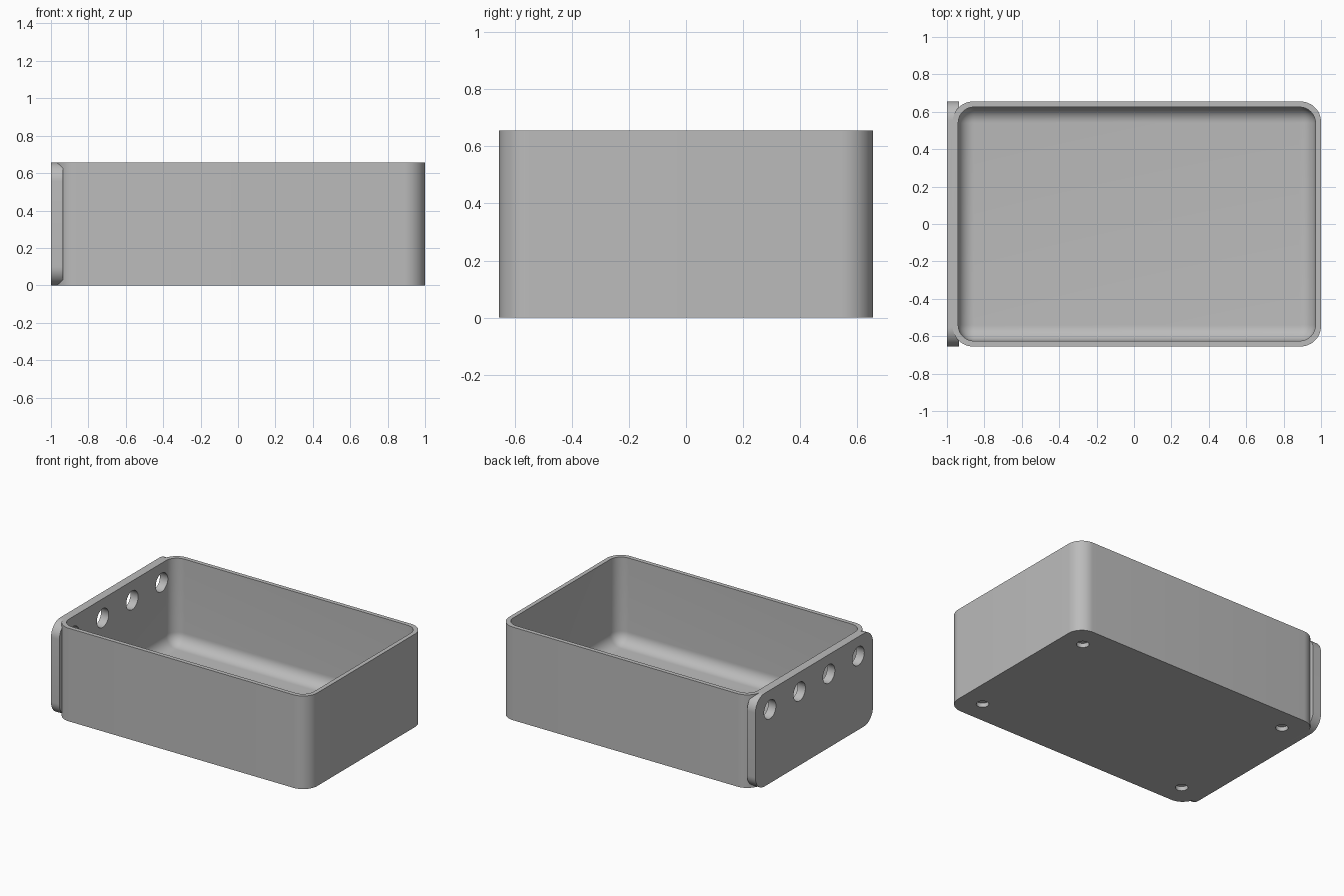
import bpy
import bmesh
from math import pi
from mathutils import Matrix, Vector

if "Cube" in bpy.data.objects:
    bpy.data.objects.remove(bpy.data.objects["Cube"], do_unlink=True)

HEIGHT, HALF_Y = 0.656, 0.655

grey = bpy.data.materials.new("plain grey")
grey.use_nodes = True
grey.diffuse_color = (0.5, 0.5, 0.5, 1)
grey.node_tree.nodes["Principled BSDF"].inputs["Base Color"].default_value = grey.diffuse_color


def finish(bm, name):
    bmesh.ops.recalc_face_normals(bm, faces=bm.faces)
    mesh = bpy.data.meshes.new(name)
    bm.to_mesh(mesh)
    bm.free()
    mesh.materials.append(grey)
    obj = bpy.data.objects.new(name, mesh)
    bpy.context.collection.objects.link(obj)
    return obj


def block(name, low, high, radius, axis=None):
    """Box with rounded edges: those along one axis, or all of them."""
    low, high = Vector(low), Vector(high)
    bm = bmesh.new()
    bmesh.ops.create_cube(bm, size=1)
    bmesh.ops.scale(bm, vec=high - low, verts=bm.verts)
    bmesh.ops.translate(bm, vec=(low + high) / 2, verts=bm.verts)
    edges = [e for e in bm.edges if axis is None
             or abs((e.verts[0].co - e.verts[1].co)[axis]) > 0.01]
    bmesh.ops.bevel(bm, geom=edges, offset=radius, offset_type='OFFSET',
                    segments=12, profile=0.5, affect='EDGES')
    return finish(bm, name)


def drill(name, centre, radius, depth, turn=0):
    """Cylinder along z, turned about y."""
    bm = bmesh.new()
    bmesh.ops.create_cone(bm, cap_ends=True, segments=32, radius1=radius,
                          radius2=radius, depth=depth,
                          matrix=Matrix.Translation(centre) @ Matrix.Rotation(turn, 4, 'Y'))
    return finish(bm, name)


def combine(target, other, operation):
    mod = target.modifiers.new(other.name, 'BOOLEAN')
    mod.operation, mod.object, mod.solver = operation, other, 'EXACT'
    bpy.context.view_layer.objects.active = target
    bpy.ops.object.modifier_apply(modifier=mod.name)
    bpy.data.objects.remove(other, do_unlink=True)


# Outer tray walls and the mounting plate on its end
tray = block("tray", (-0.97, -HALF_Y, 0), (1, HALF_Y, HEIGHT), 0.11, axis=2)
plate = block("mounting_plate", (-1, -HALF_Y, 0), (-0.935, HALF_Y, HEIGHT), 0.1, axis=0)
combine(tray, plate, 'UNION')

# Hollow with rounded floor edges
cavity = block("cavity", (-0.94, -0.625, 0.05), (0.97, 0.625, 1), 0.085)
combine(tray, cavity, 'DIFFERENCE')

# Row of through holes in the plate
for i in range(4):
    y = (i - 1.5) * 0.328
    combine(tray, drill("plate_hole", (-0.96, y, 0.52), 0.066, 0.2, pi / 2), 'DIFFERENCE')

# Shallow recesses under the corners
for x in (-0.81, 0.84):
    for y in (-0.495, 0.495):
        combine(tray, drill("foot_recess", (x, y, 0), 0.04, 0.06), 'DIFFERENCE')

# Smooth rounded surfaces, crisp rims
bpy.ops.object.select_all(action='DESELECT')
tray.select_set(True)
bpy.context.view_layer.objects.active = tray
bpy.ops.object.shade_smooth_by_angle(angle=pi / 6)
